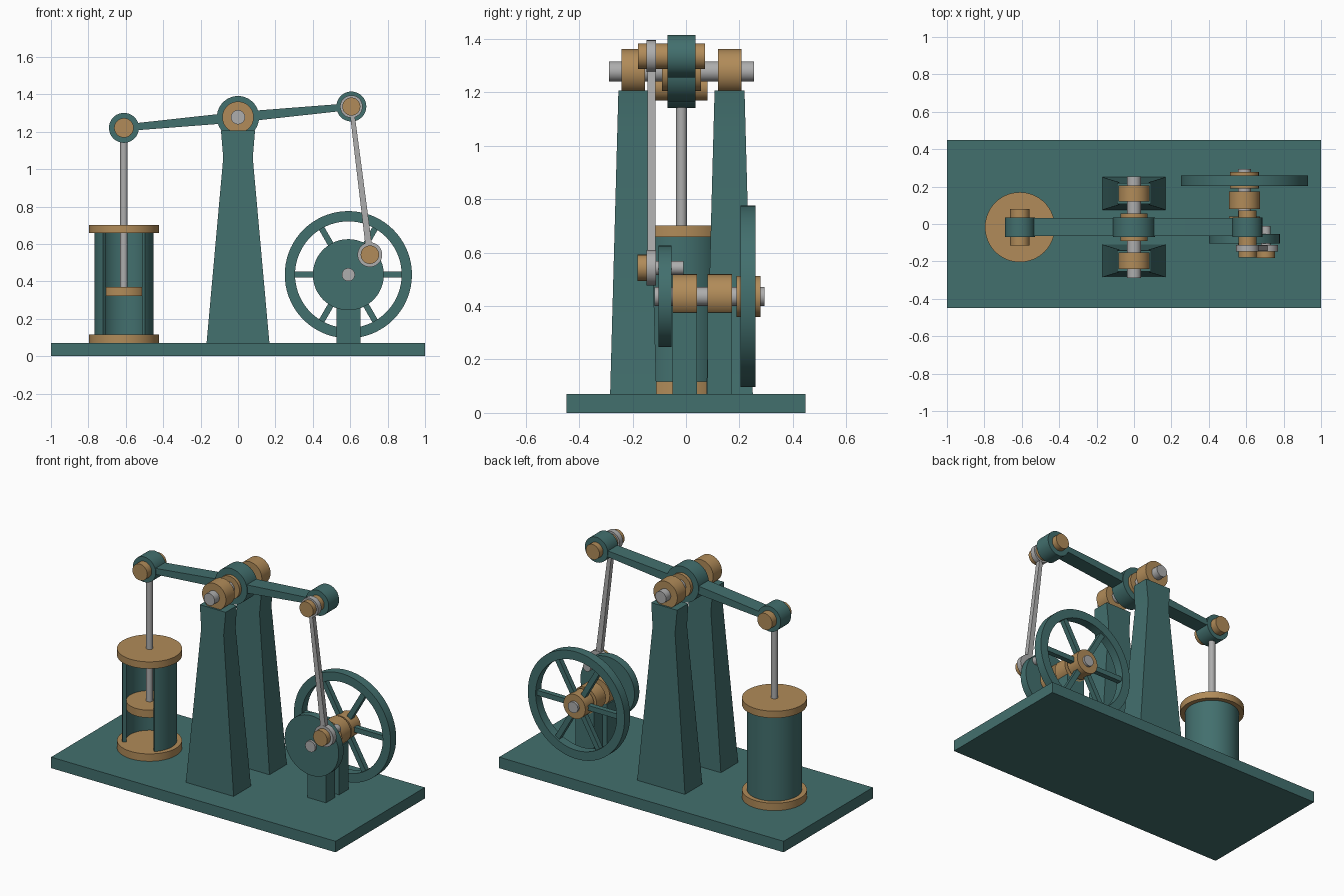
import bpy, bmesh
from math import sin, cos, pi, radians, atan2, hypot
from mathutils import Matrix, Vector

if "Cube" in bpy.data.objects:
    bpy.data.objects.remove(bpy.data.objects["Cube"])

YM = -0.017                       # centre plane of the beam and cylinder
SHAFT = (0.59, 0.436)             # crankshaft x, z
PIVOT = (0.0, 1.278)              # beam pivot x, z
LEFT, RIGHT = (-0.61, 1.221), (0.606, 1.335)   # beam ends x, z
CRANK = (0.705, 0.543)            # crank pin x, z


def material(name, rgb):
    m = bpy.data.materials.new(name)
    m.diffuse_color = (*rgb, 1)
    m.use_nodes = True
    m.node_tree.nodes["Principled BSDF"].inputs["Base Color"].default_value = m.diffuse_color
    return m


TEAL = material("teal_paint", (0.055, 0.16, 0.155))
BRASS = material("brass", (0.44, 0.26, 0.10))
STEEL = material("steel", (0.42, 0.42, 0.42))


def finish(name, bm, mat):
    bmesh.ops.recalc_face_normals(bm, faces=bm.faces)
    me = bpy.data.meshes.new(name)
    bm.to_mesh(me)
    bm.free()
    ob = bpy.data.objects.new(name, me)
    bpy.context.collection.objects.link(ob)
    me.materials.append(mat)
    bpy.ops.object.select_all(action='DESELECT')
    ob.select_set(True)
    bpy.context.view_layer.objects.active = ob
    bpy.ops.object.shade_smooth_by_angle(angle=radians(30))
    return ob


def disc_y(name, xz, r, y0, y1, mat):
    """Cylinder lying along y."""
    bm = bmesh.new()
    m = Matrix.Translation((xz[0], (y0 + y1) / 2, xz[1])) @ Matrix.Rotation(pi / 2, 4, 'X')
    bmesh.ops.create_cone(bm, cap_ends=True, segments=48, radius1=r, radius2=r,
                          depth=y1 - y0, matrix=m)
    return finish(name, bm, mat)


def disc_z(name, r, z0, z1, mat):
    """Upright cylinder on the steam cylinder's axis."""
    bm = bmesh.new()
    m = Matrix.Translation((LEFT[0], YM, (z0 + z1) / 2))
    bmesh.ops.create_cone(bm, cap_ends=True, segments=64, radius1=r, radius2=r,
                          depth=z1 - z0, matrix=m)
    return finish(name, bm, mat)


def ring(name, ro, ri, h0, h1, start, sweep, matrix, mat, n=64):
    """Rectangular section swept round z; open arcs get end caps."""
    full = sweep >= 360
    bm = bmesh.new()
    rows = []
    for i in range(n if full else n + 1):
        a = radians(start + sweep * i / n)
        rows.append([bm.verts.new(matrix @ Vector((r * cos(a), r * sin(a), h)))
                     for r, h in ((ro, h0), (ro, h1), (ri, h1), (ri, h0))])
    for i in range(n):
        p, q = rows[i], rows[(i + 1) % len(rows)]
        for k in range(4):
            bm.faces.new((p[k], p[(k + 1) % 4], q[(k + 1) % 4], q[k]))
    if not full:
        bm.faces.new(rows[0])
        bm.faces.new(rows[-1])
    return finish(name, bm, mat)


def loft(name, sections, mat):
    """Boxy solid through lists of four corner points."""
    bm = bmesh.new()
    rows = [[bm.verts.new(p) for p in s] for s in sections]
    for p, q in zip(rows, rows[1:]):
        for k in range(4):
            bm.faces.new((p[k], p[(k + 1) % 4], q[(k + 1) % 4], q[k]))
    bm.faces.new(rows[0])
    bm.faces.new(rows[-1])
    return finish(name, bm, mat)


def block(name, x, y, z0, z1, hx, hy, mat):
    loft(name, [[(x + sx * hx, y + sy * hy, z) for sx, sy in
                 ((-1, -1), (1, -1), (1, 1), (-1, 1))] for z in (z0, z1)], mat)


def bar(name, stops, y0, y1, mat):
    """Bar in the xz plane through (x, z, half_width) stops."""
    dx, dz = stops[-1][0] - stops[0][0], stops[-1][1] - stops[0][1]
    l = hypot(dx, dz)
    nx, nz = -dz / l, dx / l
    loft(name, [[(x + nx * w * s, y, z + nz * w * s) for s, y in
                 ((-1, y0), (1, y0), (1, y1), (-1, y1))] for x, z, w in stops], mat)


# Base plate
block("base", 0, 0, 0, 0.07, 1.0, 0.448, TEAL)

# Columns with the main beam bearings
for tag, s in (("front", -1), ("rear", 1)):
    y = YM + s * 0.18
    loft(tag + "_column", [[(sx * hx, y + sy * hy, z) for sx, sy in
         ((-1, -1), (1, -1), (1, 1), (-1, 1))] for z, hx, hy in
         ((0.07, 0.168, 0.087), (1.06, 0.079, 0.060), (1.207, 0.091, 0.056))], TEAL)
    disc_y(tag + "_beam_bearing", PIVOT, 0.084, y - 0.044, y + 0.044, BRASS)
disc_y("beam_shaft", PIVOT, 0.038, YM - 0.272, YM + 0.272, STEEL)

# Rocking beam with its hubs
bar("beam", [(*LEFT, 0.018), (*PIVOT, 0.028), (*RIGHT, 0.018)], YM - 0.048, YM + 0.048, TEAL)
disc_y("beam_hub", PIVOT, 0.113, YM - 0.052, YM + 0.052, TEAL)
disc_y("beam_bushing", PIVOT, 0.073, YM - 0.073, YM + 0.073, BRASS)
disc_y("piston_end_hub", LEFT, 0.08, YM - 0.052, YM + 0.052, TEAL)
disc_y("piston_end_pin", LEFT, 0.052, YM - 0.097, YM + 0.097, BRASS)
disc_y("crank_end_hub", RIGHT, 0.08, YM - 0.052, YM + 0.052, TEAL)
disc_y("crank_end_pin", RIGHT, 0.048, -0.18, 0.072, BRASS)

# Cutaway steam cylinder, open to the front
disc_z("cylinder_foot", 0.187, 0.07, 0.117, BRASS)
disc_z("cylinder_cap", 0.187, 0.658, 0.702, BRASS)
ring("cylinder_wall", 0.158, 0.136, 0.11, 0.665, -45, 270,
     Matrix.Translation((LEFT[0], YM, 0)), TEAL)
disc_z("piston", 0.134, 0.322, 0.37, BRASS)
disc_z("piston_rod", 0.02, 0.34, LEFT[1], STEEL)

# Connecting rod
bar("connecting_rod", [(*RIGHT, 0.012), (*CRANK, 0.018)], -0.145, -0.115, STEEL)
disc_y("rod_small_end", RIGHT, 0.06, -0.147, -0.113, STEEL)
disc_y("rod_big_end", CRANK, 0.066, -0.147, -0.113, STEEL)
disc_y("crank_pin", CRANK, 0.026, -0.16, -0.01, STEEL)
disc_y("crank_pin_cap", CRANK, 0.049, -0.182, -0.14, BRASS)

# Crank disc, shaft and pedestals
disc_y("crank_disc", SHAFT, 0.19, -0.103, -0.054, TEAL)
disc_y("crankshaft", SHAFT, 0.035, -0.118, 0.293, STEEL)
for tag, y in (("front", -0.005), ("rear", 0.127)):
    block(tag + "_pedestal", SHAFT[0], y, 0.07, 0.375, 0.064, 0.046, TEAL)
    disc_y(tag + "_shaft_bearing", SHAFT, 0.083, y - 0.046, y + 0.046, BRASS)

# Spoked flywheel
FY = 0.232
ring("flywheel_rim", 0.34, 0.285, -0.028, 0.028, 0, 360,
     Matrix.Translation((SHAFT[0], FY, SHAFT[1])) @ Matrix.Rotation(pi / 2, 4, 'X'), TEAL, 72)
for i in range(6):
    a = i * pi / 3
    bar(f"spoke_{i + 1}", [(SHAFT[0] + r * cos(a), SHAFT[1] + r * sin(a), 0.016)
                           for r in (0.04, 0.30)], FY - 0.016, FY + 0.016, TEAL)
disc_y("flywheel_hub", SHAFT, 0.077, FY - 0.043, FY + 0.046, BRASS)
